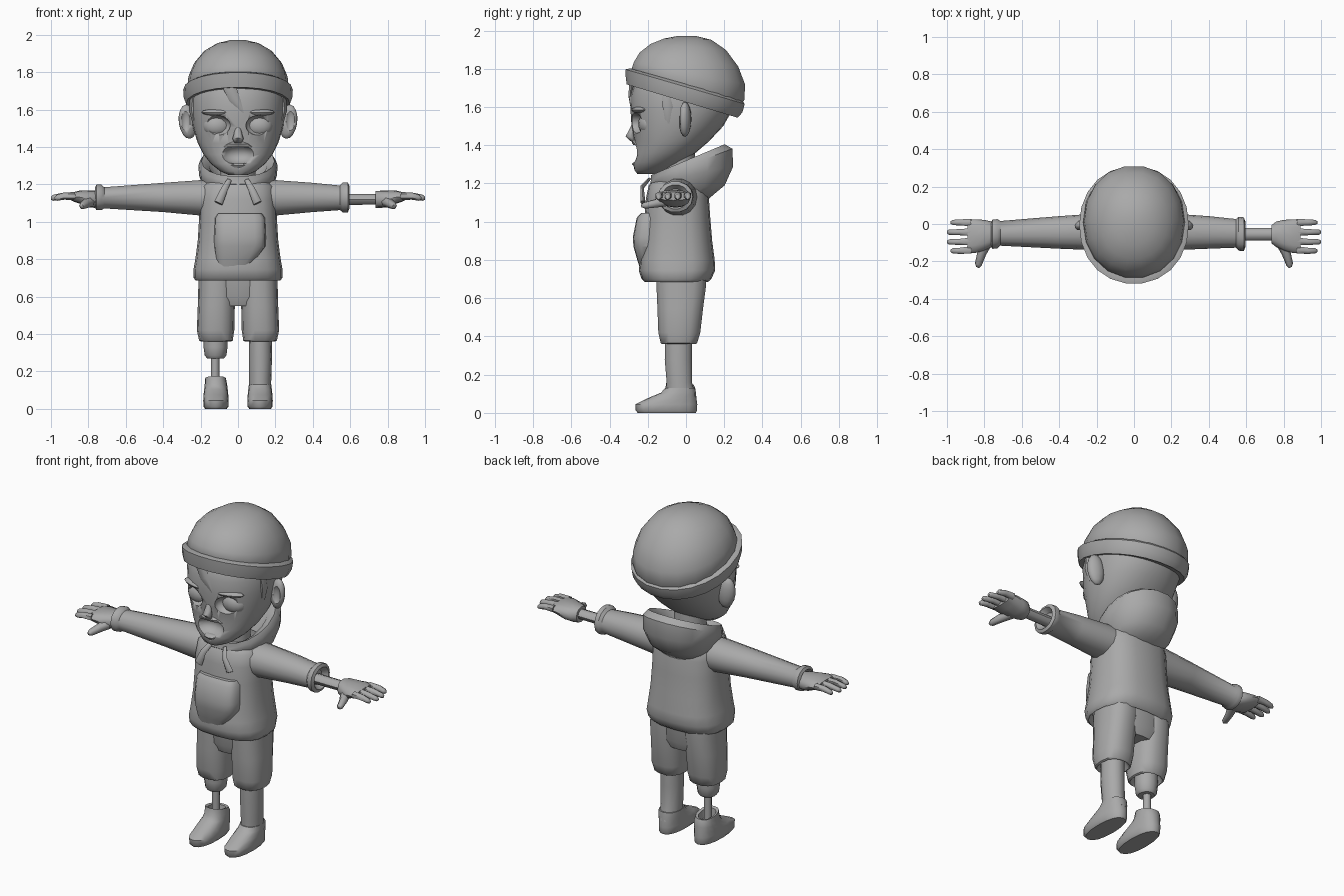
import bpy, bmesh, math
from mathutils import Matrix, Vector

grey = bpy.data.materials.new("plain grey")
grey.diffuse_color = (0.4, 0.4, 0.4, 1)


def finish(name, bm, angle=45):
    bmesh.ops.recalc_face_normals(bm, faces=bm.faces)
    me = bpy.data.meshes.new(name)
    bm.to_mesh(me)
    bm.free()
    ob = bpy.data.objects.new(name, me)
    bpy.context.collection.objects.link(ob)
    me.materials.append(grey)
    bpy.ops.object.select_all(action='DESELECT')
    ob.select_set(True)
    bpy.context.view_layer.objects.active = ob
    bpy.ops.object.shade_smooth_by_angle(angle=math.radians(angle))
    return ob


def loft(name, rings, axis='Z', n=16, p=2.0, side=1, angle=45):
    """Skin rings of (position, centre a, centre b, radius a, radius b[, tilt])."""
    bm = bmesh.new()
    loops = []
    for t, a, b, ra, rb, *tilt in rings:
        loop = []
        for i in range(n):
            c, s = math.cos(math.tau * i / n), math.sin(math.tau * i / n)
            u = a + ra * math.copysign(abs(c) ** (2 / p), c)
            v = b + rb * math.copysign(abs(s) ** (2 / p), s)
            w = t + (tilt[0] * v if tilt else 0)
            x, y, z = {'Z': (u, v, w), 'X': (w, u, v), 'Y': (u, w, v)}[axis]
            loop.append(bm.verts.new((x * side, y, z)))
        loops.append(loop)
    for l0, l1 in zip(loops, loops[1:]):
        for i in range(n):
            bm.faces.new((l0[i], l0[(i + 1) % n], l1[(i + 1) % n], l1[i]))
    bm.faces.new(loops[0])
    bm.faces.new(loops[-1])
    return finish(name, bm, angle)


def ball(name, loc, size, rot=(0, 0, 0), seg=16, rows=10):
    bm = bmesh.new()
    bmesh.ops.create_uvsphere(bm, u_segments=seg, v_segments=rows, radius=1)
    m = Matrix.Translation(loc)
    for ax, r in zip('XYZ', rot):
        m = m @ Matrix.Rotation(r, 4, ax)
    bm.transform(m @ Matrix.Diagonal((*size, 1)))
    return finish(name, bm)


def tube(name, pts, radii, n=6, flat=1.0):
    """Tapered limb through points; flat squashes it front to back."""
    bm = bmesh.new()
    d = (Vector(pts[-1]) - Vector(pts[0])).normalized()
    e = d.cross(Vector((0, 1, 0)) if abs(d.y) < .9 else Vector((0, 0, 1))).normalized()
    f = d.cross(e)
    loops = [[bm.verts.new(Vector(q) + r * (math.cos(math.tau * i / n) * e
              + flat * math.sin(math.tau * i / n) * f)) for i in range(n)]
             for q, r in zip(pts, radii)]
    for l0, l1 in zip(loops, loops[1:]):
        for i in range(n):
            bm.faces.new((l0[i], l0[(i + 1) % n], l1[(i + 1) % n], l1[i]))
    bm.faces.new(loops[0])
    bm.faces.new(loops[-1])
    return finish(name, bm, 60)


def carve(ob, cutter):
    mod = ob.modifiers.new("carve", 'BOOLEAN')
    mod.operation, mod.object, mod.solver = 'DIFFERENCE', cutter, 'EXACT'
    bpy.context.view_layer.objects.active = ob
    bpy.ops.object.modifier_apply(modifier=mod.name)
    bpy.data.objects.remove(cutter)


# Head, with open mouth and shallow eye sockets
head = loft("head", [
    (1.25, 0, -.20, .05, .055), (1.27, 0, -.185, .095, .085), (1.31, 0, -.15, .145, .125),
    (1.36, 0, -.11, .185, .16), (1.42, 0, -.075, .215, .195), (1.50, 0, -.045, .24, .24),
    (1.58, 0, -.025, .252, .265), (1.66, 0, -.02, .255, .27), (1.74, 0, -.01, .24, .255),
    (1.82, 0, 0, .18, .19)], n=28, p=2.15)
carve(head, ball("mouth_cutter", (0, -.285, 1.36), (.092, .075, .055)))
for s in (-1, 1):
    carve(head, ball("eye_cutter", (s * .118, -.275, 1.515), (.078, .06, .056)))
    ball("eye", (s * .113, -.195, 1.512), (.075, .055, .062))
    ball("brow", (s * .115, -.247, 1.585), (.085, .03, .018), (0, 0, s * .3), 12, 6)
    # Ear with a hollow
    ear = ball("ear", (s * .268, -.005, 1.535), (.05, .032, .092), (0, s * .12, s * -.25), 14, 8)
    carve(ear, ball("ear_cutter", (s * .28, -.045, 1.54), (.028, .025, .062)))
    # Sideburn
    tube("sideburn", [(s * .225, -.10, 1.68), (s * .235, -.095, 1.6), (s * .222, -.09, 1.515)],
         [.03, .028, .018], flat=1.1)
tube("nose", [(0, -.268, 1.52), (0, -.285, 1.47), (0, -.292, 1.445), (0, -.275, 1.42)],
     [.012, .022, .03, .018], 8, .8)
loft("upper_lip", [(1.40, 0, -.255, .08, .02), (1.415, 0, -.262, .06, .022),
                   (1.43, 0, -.255, .03, .02)], n=12)
loft("lower_lip", [(1.285, 0, -.235, .05, .035), (1.302, 0, -.243, .055, .04),
                   (1.314, 0, -.235, .05, .035)], n=12)
tube("forelock", [(-.05, -.285, 1.73), (-.02, -.29, 1.66), (.03, -.285, 1.58)],
     [.035, .03, .005], 6, .4)
loft("neck", [(1.12, 0, -.04, .10, .09), (1.42, 0, -.04, .085, .085)], n=12)

# Knitted hat: folded band and dome, tilted down to the back
loft("hat_band", [
    (1.63, 0, -.015, .255, .27, -.3), (1.625, 0, -.02, .278, .293, -.3),
    (1.66, 0, -.01, .29, .308, -.3), (1.705, 0, -.005, .293, .315, -.29),
    (1.72, 0, 0, .27, .295, -.28)], n=22, p=2.1)
loft("hat_dome", [
    (1.66, 0, 0, .25, .27, -.3), (1.72, 0, .01, .272, .30, -.27),
    (1.78, 0, .018, .265, .295, -.2), (1.85, 0, .015, .235, .262, -.14),
    (1.915, 0, .012, .18, .20, -.08), (1.955, 0, .01, .11, .125, -.03),
    (1.972, 0, .005, .04, .045, 0)], n=18, p=2.1)

# Hoodie body with gathered hem
loft("hoodie_body", [
    (.72, 0, -.05, .20, .15), (.685, 0, -.05, .225, .165), (.70, 0, -.05, .238, .182),
    (.745, 0, -.047, .238, .20), (.80, 0, -.045, .228, .195), (.90, 0, -.045, .215, .182),
    (1.02, 0, -.045, .208, .172), (1.12, 0, -.045, .205, .165), (1.19, 0, -.045, .195, .15),
    (1.225, 0, -.045, .15, .12)], n=20, p=2.6)
loft("pouch_pocket", [
    (.74, -.03, -.18, .08, .055), (.80, -.01, -.18, .11, .075), (.87, .01, -.18, .14, .095),
    (.92, .01, -.18, .14, .098), (1.02, .01, -.18, .135, .078), (1.045, .01, -.18, .12, .055)],
     n=16, p=3.5, angle=35)
# Hood hanging behind the neck
loft("hood", [
    (1.12, 0, .01, .13, .11), (1.17, 0, .025, .18, .18, .1), (1.24, 0, .03, .208, .22, .2),
    (1.29, 0, .03, .212, .215, .38), (1.32, 0, .01, .195, .195, .42),
    (1.30, 0, 0, .155, .165, .42), (1.20, 0, -.02, .11, .11, .2)], n=18, p=2.2)
for s in (-1, 1):
    tube("drawstring", [(s * .045, -.19, 1.225), (s * .07, -.23, 1.18), (s * .105, -.225, 1.10)],
         [.012, .018, .024], 6, .6)

# Sleeves: one long, one short above the artificial forearm
for s, end, name in ((-1, .745, "long_sleeve"), (1, .575, "short_sleeve")):
    k = 1 if s < 0 else 1.16
    loft(name, [
        (.10, -.045, 1.13, .11, .085), (.20, -.042, 1.128, .098, .097),
        (.40, -.045, 1.13, .087, .08), (end - .03, -.05, 1.128, .066 * k, .058 * k),
        (end - .015, -.052, 1.13, .078 * k, .07 * k), (end + .012, -.055, 1.13, .078 * k, .07 * k),
        (end + .02, -.055, 1.13, .06 * k, .055 * k), (end - .01, -.055, 1.13, .045, .042)],
         'X', 14, 2.1, s)
loft("artificial_forearm", [(.56, -.055, 1.12, .034, .03), (.79, -.055, 1.12, .034, .028)], 'X', 8)

# Hands with four fingers and a thumb
for s in (-1, 1):
    loft("palm", [
        (.735, -.055, 1.118, .048, .045), (.76, -.055, 1.12, .068, .046),
        (.80, -.06, 1.122, .082, .045), (.85, -.065, 1.132, .09, .034),
        (.89, -.067, 1.134, .09, .022)], 'X', 12, 2.3, s)
    for y, tip in ((.008, .98), (-.042, 1.0), (-.092, 1.0), (-.138, .98)):
        y2 = y * 1.04
        tube("finger", [(s * .87, y, 1.137), (s * .93, y2, 1.137), (s * (tip - .012), y2, 1.128),
                        (s * tip, y2, 1.124)], [.022, .019, .016, .008])
    tube("thumb", [(s * .79, -.10, 1.11), (s * .815, -.16, 1.095), (s * .832, -.215, 1.085),
                   (s * .835, -.232, 1.083)], [.032, .024, .019, .009])

# Shorts
loft("shorts_seat", [(.55, 0, -.025, .15, .10), (.60, 0, -.025, .195, .12),
                     (.74, 0, -.025, .205, .13)], n=16, p=2.5)
for s in (-1, 1):
    loft("shorts_leg", [
        (.40, .12, -.035, .06, .06), (.36, .118, -.037, .08, .09), (.365, .118, -.037, .09, .097),
        (.42, .12, -.035, .10, .112), (.55, .116, -.03, .099, .122),
        (.66, .112, -.025, .10, .132), (.74, .11, -.025, .10, .132)], n=14, p=2.5, side=s)

# Natural leg on one side, artificial leg on the other
loft("lower_leg", [(.08, .118, -.025, .058, .08), (.16, .118, -.035, .06, .068),
                   (.28, .12, -.04, .062, .073), (.42, .12, -.04, .06, .072)], n=14)
loft("leg_socket", [(.27, -.12, -.04, .045, .048), (.285, -.12, -.04, .058, .06),
                    (.33, -.12, -.04, .064, .066), (.42, -.12, -.04, .064, .066)], n=12)
loft("leg_rod", [(.05, -.122, -.035, .024, .024), (.30, -.122, -.035, .022, .022)], n=8)
for s in (-1, 1):
    shoe = [(0, .118, -.10, .058, .152), (.012, .118, -.103, .067, .16),
            (.045, .118, -.103, .068, .162), (.075, .118, -.075, .066, .13),
            (.105, .118, -.04, .063, .092), (.13, .118, -.03, .06, .078)]
    if s < 0:  # open collar around the rod
        shoe += [(.155, .12, -.03, .056, .07, -.2), (.15, .12, -.03, .042, .055, -.2),
                 (.11, .12, -.03, .04, .05)]
    loft("shoe", shoe, n=16, p=2.3, side=s)
